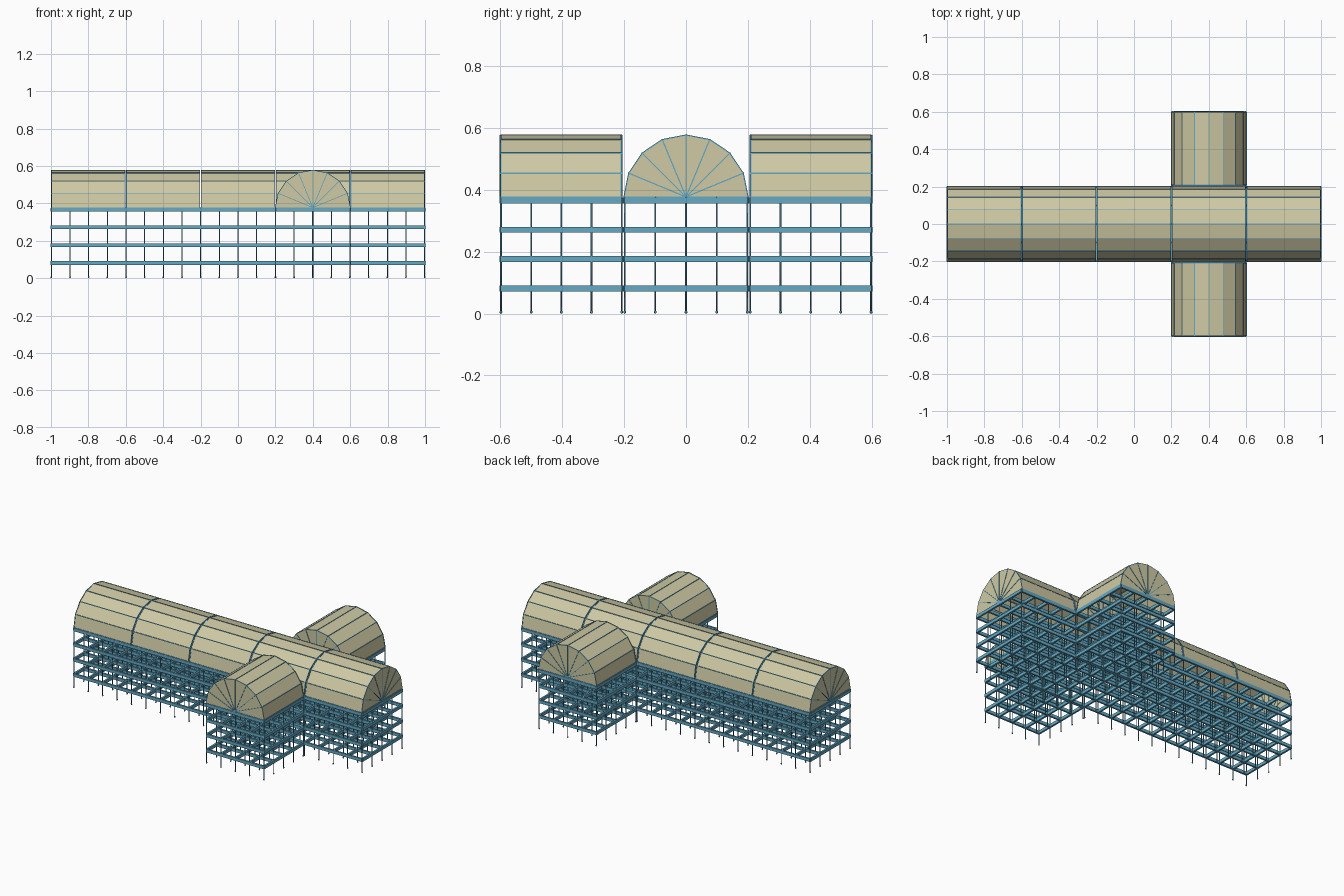
import bpy, bmesh
from math import sin, cos, pi
from mathutils import Vector, Matrix

cube = bpy.data.objects.get("Cube")
if cube:
    bpy.data.objects.remove(cube)


def material(name, rgb):
    m = bpy.data.materials.new(name)
    m.use_nodes = True
    m.diffuse_color = (*rgb, 1)
    m.node_tree.nodes["Principled BSDF"].inputs["Base Color"].default_value = (*rgb, 1)
    return m


TAN = material("tan panel", (0.62, 0.585, 0.37))
BLUE = material("blue steel", (0.13, 0.40, 0.56))

DECK = 0.377     # height of the scaffold top
R = 0.2          # vault radius
SIDES = 8        # facets in the half circle
LEVELS = [0.081, 0.176, 0.271, 0.366]


def finish(bm, name, mat, matrix=Matrix(), smooth=False):
    me = bpy.data.meshes.new(name)
    bm.to_mesh(me)
    bm.free()
    me.materials.append(mat)
    ob = bpy.data.objects.new(name, me)
    ob.matrix_world = matrix
    bpy.context.collection.objects.link(ob)
    if smooth:
        me.shade_smooth()


def bar(bm, p, q, w, h):
    """Rectangular bar from p to q, w wide and h tall."""
    p, q = Vector(p), Vector(q)
    d = (q - p).normalized()
    up = Vector((0, 0, 1)) if abs(d.z) < 0.99 else Vector((0, 1, 0))
    side = d.cross(up).normalized()
    up = side.cross(d)
    rot = Matrix((side, up, d)).transposed().to_4x4()
    size = Matrix.Diagonal((w, h, (q - p).length, 1))
    bmesh.ops.create_cube(bm, size=1, matrix=Matrix.Translation((p + q) / 2) @ rot @ size)
    bmesh.ops.recalc_face_normals(bm, faces=bm.faces)


def arc(x):
    """Half circle of points across the vault, at x along its axis."""
    return [Vector((x, R * cos(pi * i / SIDES), R * sin(pi * i / SIDES)))
            for i in range(SIDES + 1)]


def vault(name, matrix, length, ends):
    half = length / 2
    # faceted roof panels
    bm = bmesh.new()
    a = [bm.verts.new(p) for p in arc(-half)]
    b = [bm.verts.new(p) for p in arc(half)]
    for i in range(SIDES):
        bm.faces.new((a[i], b[i], b[i + 1], a[i + 1]))
    finish(bm, name + "_roof_panels", TAN, matrix)
    # arch ribs and lengthwise bars
    bm = bmesh.new()
    for x in (-half + 0.002, half - 0.002):
        pts = arc(x)
        for p, q in zip(pts, pts[1:]):
            bar(bm, p, q, 0.004, 0.004)
    for p, q in zip(arc(-half), arc(half)):
        bar(bm, p, q, 0.004, 0.004)
    finish(bm, name + "_roof_ribs", BLUE, matrix)
    # fan shaped end walls with radiating bars
    for s in ends:
        x = s * half
        side = "near" if s < 0 else "far"
        bm = bmesh.new()
        hub = bm.verts.new((x, 0, 0))
        rim = [bm.verts.new(p) for p in arc(x)]
        for p, q in zip(rim, rim[1:]):
            bm.faces.new((hub, p, q) if s > 0 else (hub, q, p))
        finish(bm, f"{name}_{side}_end_wall", TAN, matrix)
        bm = bmesh.new()
        for p in arc(x):
            bar(bm, (x, 0, 0), p, 0.004, 0.004)
        finish(bm, f"{name}_{side}_end_fan_bars", BLUE, matrix)


def scaffold(name, xs, ys):
    # two-way beams on every level
    bm = bmesh.new()
    for z in LEVELS:
        for y in ys:
            bar(bm, (xs[0], y, z), (xs[-1], y, z), 0.011, 0.019)
        for x in xs:
            bar(bm, (x, ys[0], z), (x, ys[-1], z), 0.011, 0.019)
    finish(bm, name + "_beams", BLUE)
    # posts with small round feet
    bm = bmesh.new()
    for x in xs:
        for y in ys:
            bmesh.ops.create_cone(bm, segments=6, radius1=0.0027, radius2=0.0027,
                                  depth=DECK, cap_ends=True,
                                  matrix=Matrix.Translation((x, y, DECK / 2)))
            bmesh.ops.create_icosphere(bm, subdivisions=1, radius=0.005,
                                       matrix=Matrix.Translation((x, y, 0.005)))
    finish(bm, name + "_posts", BLUE, smooth=True)


# main hall: five bays in a row
for i in range(5):
    ends = [-1] if i == 0 else [1] if i == 4 else []
    vault(f"main_bay_{i + 1}", Matrix.Translation((-0.8 + 0.4 * i, 0, DECK)), 0.396, ends)
scaffold("main_scaffold", [-0.998 + 1.996 * i / 20 for i in range(21)],
         [-0.198 + 0.099 * i for i in range(5)])

# two side wings
for name, s in (("front_wing", -1), ("back_wing", 1)):
    turn = Matrix.Translation((0.4, s * 0.4035, DECK)) @ Matrix.Rotation(s * pi / 2, 4, "Z")
    vault(name, turn, 0.393, (-1, 1))
    scaffold(name + "_scaffold", [0.202 + 0.099 * i for i in range(5)],
             [s * (0.208 + 0.0975 * i) for i in range(5)])
